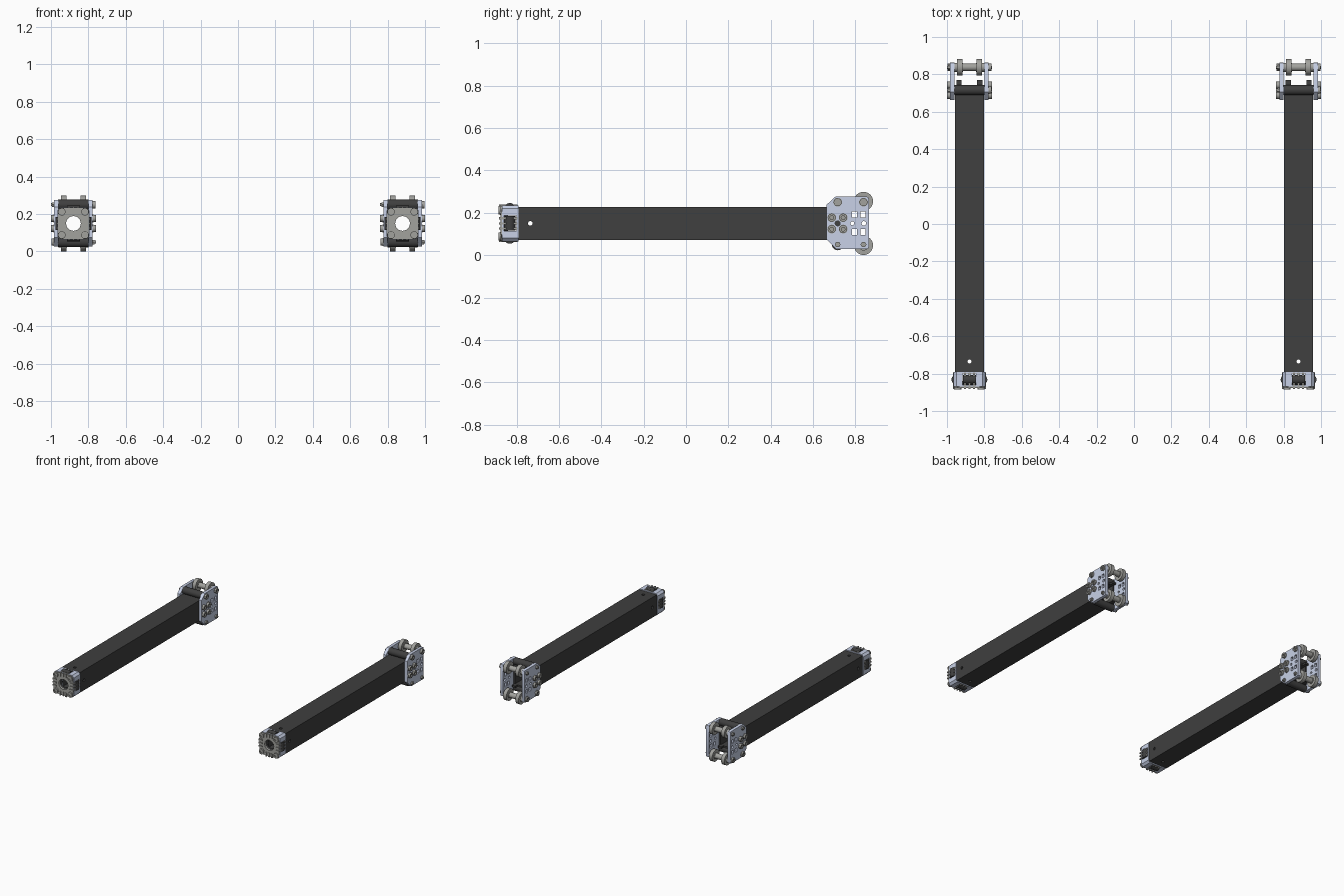
import bpy, bmesh
from math import pi, cos, sin, radians
from mathutils import Matrix, Vector

if "Cube" in bpy.data.objects:
    bpy.data.objects.remove(bpy.data.objects["Cube"])

parts = []


def material(name, rgb):
    m = bpy.data.materials.new(name)
    m.diffuse_color = (*rgb, 1)
    m.use_nodes = True
    m.node_tree.nodes["Principled BSDF"].inputs["Base Color"].default_value = m.diffuse_color
    return m


BLACK = material("black_tube", (0.05, 0.05, 0.05))
BLUE = material("pale_anodised", (0.58, 0.64, 0.80))
STEEL = material("steel", (0.36, 0.36, 0.34))


# Frames map (u, v, depth) to x, y, z
def frame(u, v, n):
    return Matrix((u, v, n)).transposed().to_4x4()


SIDE = frame((0, 1, 0), (0, 0, 1), (1, 0, 0))      # u=y v=z depth=+x
FRONT = frame((1, 0, 0), (0, 0, 1), (0, -1, 0))    # u=x v=z depth=-y
TOP = Matrix.Identity(4)                           # u=x v=y depth=+z


def turn(k):
    return Matrix.Rotation(k * pi / 2, 4, 'Y')


def circle(u, v, r, n=20, a=0):
    return [(u + r * cos(a + 2 * pi * i / n), v + r * sin(a + 2 * pi * i / n)) for i in range(n)]


def rect(u0, u1, v0, v1):
    return [(u0, v0), (u1, v0), (u1, v1), (u0, v1)]


def prism(name, outline, d0, d1, mat, fr, holes=()):
    """Flat outline with holes, extruded from depth d0 to d1."""
    cu = bpy.data.curves.new(name, 'CURVE')
    cu.dimensions = '2D'
    cu.fill_mode = 'BOTH'
    cu.extrude = abs(d1 - d0) / 2
    for loop in [outline, *holes]:
        s = cu.splines.new('POLY')
        s.points.add(len(loop) - 1)
        for p, (u, v) in zip(s.points, loop):
            p.co = (u, v, 0, 1)
        s.use_cyclic_u = True
    tmp = bpy.data.objects.new(name, cu)
    me = bpy.data.meshes.new_from_object(tmp)
    bpy.data.objects.remove(tmp)
    bm = bmesh.new()
    bm.from_mesh(me)
    bmesh.ops.remove_doubles(bm, verts=bm.verts, dist=1e-5)
    bmesh.ops.transform(bm, matrix=fr @ Matrix.Translation((0, 0, (d0 + d1) / 2)), verts=bm.verts)
    bmesh.ops.recalc_face_normals(bm, faces=bm.faces)
    bm.to_mesh(me)
    bm.free()
    me.materials.clear()
    me.materials.append(mat)
    me.shade_smooth()
    me.set_sharp_from_angle(angle=radians(35))
    parts.append((name, me))


def disc(name, u, v, r, d0, d1, mat, fr, bore=0, n=24):
    prism(name, circle(u, v, r, n), d0, d1, mat, fr, [circle(u, v, bore, n)] if bore else [])


def socket_bolt(name, u, v, r, d, h, fr, s=1):
    """Cap head with washer and hex socket, sitting at depth d, pointing along s."""
    disc(name + "_washer", u, v, r * 1.1, d, d + s * h * .25, STEEL, fr)
    disc(name + "_base", u, v, r, d + s * h * .25, d + s * h * .5, STEEL, fr)
    prism(name + "_head", circle(u, v, r), d + s * h * .5, d + s * h, STEEL, fr,
          [circle(u, v, r * .5, 6)])


# Square tube: four walls, each with a cross-drilled hole
for k in range(4):
    w = .078 if k % 2 == 0 else .066
    prism("tube_wall", rect(-w, w, -.79, .74), .066, .078, BLACK, turn(k) @ TOP,
          [circle(0, -.735, .011)])
for x in (-.055, .055):
    for z in (-.071, .071):
        prism("tube_end_lug", rect(x - .014, x + .014, .74, .77), z - .007, z + .007, BLACK, TOP)

# Rear side plates
outline = [(.664, -.075), (.71, -.122), (.853, -.122), (.86, -.119), (.863, -.112),
           (.863, .115), (.86, .123), (.853, .126), (.705, .126), (.664, .088)]
holes = [circle(.716, 0, .012), circle(.785, 0, .009, 12), circle(.84, 0, .011, 12)]
for y in (.795, .835):
    for z in (-.041, .041):
        holes.append(rect(y - .012, y + .012, z - .014, z + .014))
for s in (-1, 1):
    prism("rear_plate", outline, s * .08, s * .103, BLUE, SIDE, holes)
    # Four clamp bolts per plate
    for y in (.688, .742):
        for z in (-.027, .027):
            socket_bolt("clamp_bolt", y, z, .019, s * .103, .017, SIDE, s)
    # Spacer and axle screws: heads and nuts swap sides top to bottom
    for y in (.716, .838):
        for z in (-.1, .1):
            if s * z > 0:
                socket_bolt("cross_screw", y, z, .019, s * .103, .014, SIDE, s)
            else:
                prism("cross_nut", circle(y, z, .014, 6), s * .103, s * .114, STEEL, SIDE)
                disc("screw_tip", y, z, .008, s * .114, s * .12, STEEL, SIDE)

# Spacers, axles and bearing wheels between the plates
for z in (-1, 1):
    disc("black_spacer", .716, z * .1, .027, -.082, .082, BLACK, SIDE)
    disc("axle_sleeve", .838, z * .104, .02, -.04, .04, STEEL, SIDE)
    for s in (-1, 1):
        disc("wheel", .838, z * .104, .045, s * .038, s * .066, STEEL, SIDE, n=32)
        disc("wheel_hub", .838, z * .104, .024, s * .034, s * .081, STEEL, SIDE)

# Front end bracket: slotted walls, chamfered corners, rollers and ribs
corner = [(.058, .058), (.085, .058), (.085, .07), (.07, .085), (.058, .085)]
for k in range(4):
    prism("bracket_wall", rect(-.058, .058, -.868, -.79), .064, .085, BLUE, turn(k) @ TOP,
          [rect(-.036, .036, -.86, -.8)])
    prism("bracket_corner", corner, .79, .868, BLUE, turn(k) @ FRONT)
    fr = turn(k) @ Matrix.Translation((0, 0, .07)) @ SIDE
    disc("black_roller", -.832, 0, .026, -.034, .034, BLACK, fr)
    for x in (-.024, 0, .024):
        prism("bracket_rib", rect(-.882, -.795, -.012, .019), x - .005, x + .005, STEEL, fr)

# Front cap with centre bore and corner bolts
c, e = .083, .053
cap = [(c, -e), (c, e), (e, c), (-e, c), (-c, e), (-c, -e), (-e, -c), (e, -c)]
prism("front_cap", cap, .862, .876, STEEL, FRONT, [circle(0, 0, .04, 12)])
disc("cap_ring", 0, 0, .05, .84, .864, BLACK, FRONT, bore=.042)
for x in (-.062, .062):
    for z in (-.062, .062):
        socket_bolt("cap_bolt", x, z, .02, .874, .012, FRONT)

# Place the two identical arms
for side, x in (("left", -.88), ("right", .88)):
    for name, me in parts:
        ob = bpy.data.objects.new(f"{side}_{name}", me)
        ob.location = (x, 0, .15)
        bpy.context.collection.objects.link(ob)
